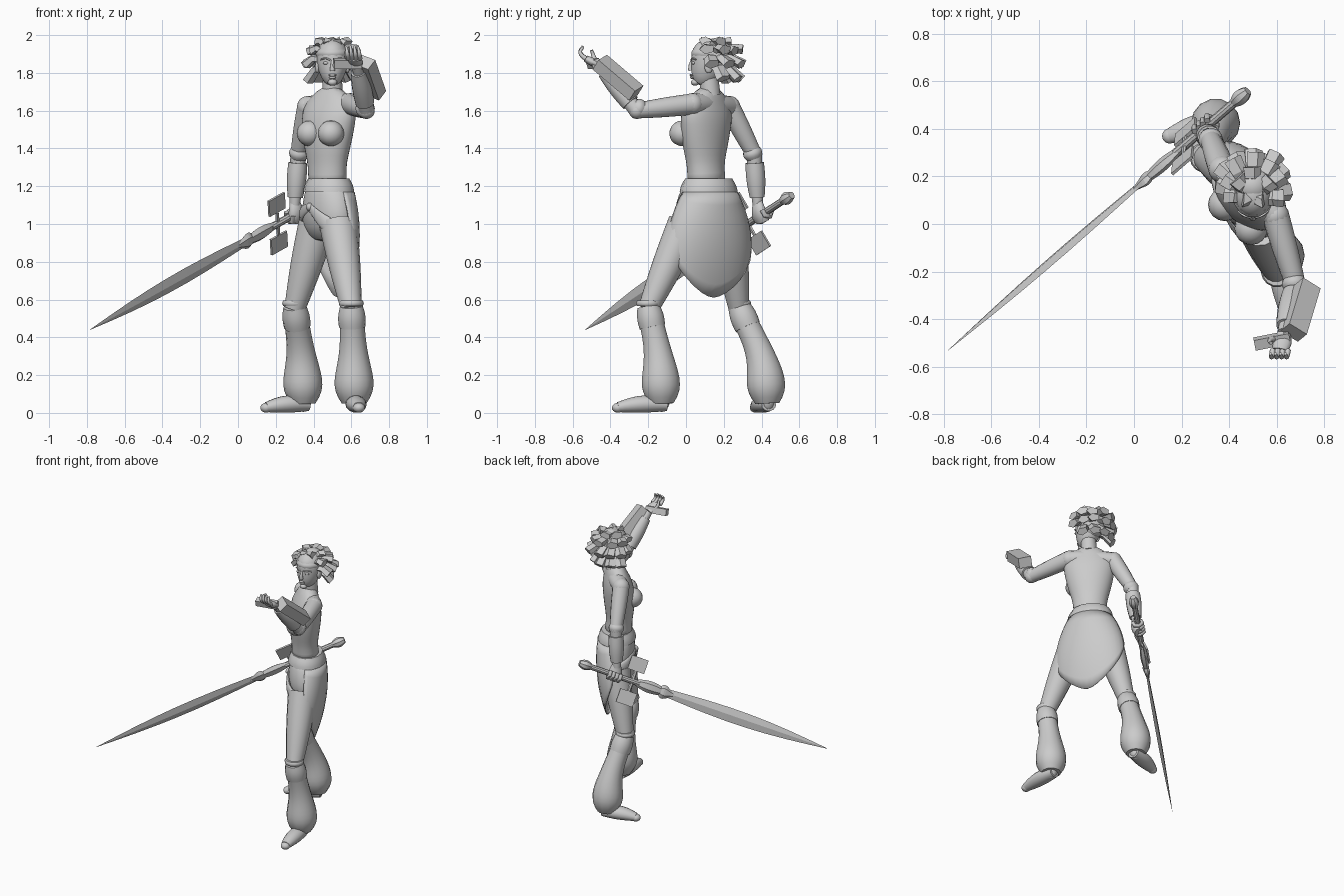
import bpy, bmesh, math, random
from mathutils import Vector, Matrix

default_cube = bpy.data.objects.get("Cube")
if default_cube:
    bpy.data.objects.remove(default_cube, do_unlink=True)

random.seed(4)
shade = .6
grey = bpy.data.materials.new("plain grey")
grey.use_nodes = True
grey.diffuse_color = (shade, shade, shade, 1)
grey.node_tree.nodes["Principled BSDF"].inputs["Base Color"].default_value = grey.diffuse_color
X, Y, UP = Vector((1, 0, 0)), Vector((0, 1, 0)), Vector((0, 0, 1))


def point(x, y, z):
    return Vector((x, y, z))


def finish(name, bm, smooth=True):
    bmesh.ops.recalc_face_normals(bm, faces=bm.faces)
    mesh = bpy.data.meshes.new(name)
    bm.to_mesh(mesh)
    bm.free()
    mesh.materials.append(grey)
    ob = bpy.data.objects.new(name, mesh)
    bpy.context.scene.collection.objects.link(ob)
    if smooth:
        bpy.context.view_layer.objects.active = ob
        ob.select_set(True)
        bpy.ops.object.shade_smooth_by_angle(angle=math.radians(50))
        ob.select_set(False)
    return ob


def loft(name, path, widths, depths, ref=X, sides=14, smooth=True):
    """Skin elliptical rings along a path; widths run along ref."""
    bm, rings = bmesh.new(), []
    last = len(path) - 1
    for i, centre in enumerate(path):
        tangent = (path[min(i + 1, last)] - path[max(i - 1, 0)]).normalized()
        side = (ref - tangent * ref.dot(tangent)).normalized()
        other = tangent.cross(side)
        angles = [math.tau * k / sides for k in range(sides)]
        rings.append([bm.verts.new(centre + side * widths[i] * math.cos(a) + other * depths[i] * math.sin(a))
                      for a in angles])
    for lower, upper in zip(rings, rings[1:]):
        for k in range(sides):
            bm.faces.new((lower[k - 1], lower[k], upper[k], upper[k - 1]))
    bm.faces.new(rings[0])
    bm.faces.new(rings[-1])
    return finish(name, bm, smooth)


def arc(start, end, bend, steps):
    return [start.lerp(end, i / steps) + bend * math.sin(math.pi * i / steps) for i in range(steps + 1)]


def tube(name, start, end, r0, r1, bulge=0, flat=1, bend=Vector(), ref=X, sides=14, steps=8, skew=1, smooth=True):
    """A tapering limb that swells between its ends; skew moves the swelling."""
    radii = [r0 + (r1 - r0) * i / steps + bulge * math.sin(math.pi * (i / steps) ** skew) for i in range(steps + 1)]
    return loft(name, arc(start, end, bend, steps), radii, [r * flat for r in radii], ref, sides, smooth)


def body(name, bottom, top, bend, widths, depths, ref):
    """Evenly spaced body sections, rounded by subdivision."""
    ob = loft(name, arc(bottom, top, bend, len(widths) - 1), widths, depths, ref, 16)
    rounding = ob.modifiers.new("rounding", "SUBSURF")
    rounding.levels = rounding.render_levels = 1


def ball(name, at, *size):
    bm = bmesh.new()
    bmesh.ops.create_uvsphere(bm, u_segments=16, v_segments=10, radius=1,
                              matrix=Matrix.Translation(at) @ Matrix.Diagonal((*size, 1)))
    finish(name, bm)


def box(name, at, along, across, *size):
    along = along.normalized()
    across = (across - along * across.dot(along)).normalized()
    turn = Matrix((along, across, along.cross(across))).transposed().to_4x4()
    bm = bmesh.new()
    bmesh.ops.create_cube(bm, size=1, matrix=Matrix.Translation(at) @ turn @ Matrix.Diagonal((*size, 1)))
    finish(name, bm, False)


def facing(degrees):
    """Directions to the model's left and front after turning to its right."""
    a = math.radians(degrees)
    return point(math.cos(a), -math.sin(a), 0), point(-math.sin(a), -math.cos(a), 0)


SIDES = (("left", 1), ("right", -1))

# Torso, neck and bust
chest_left, chest_front = facing(42)
body("torso", point(.475, .11, 1.2), point(.5, .125, 1.73), chest_front * .02,
     (.12, .112, .12, .14, .157, .17, .18, .145, .05), (.1, .088, .09, .1, .105, .105, .095, .068, .048), chest_left)
tube("neck", point(.5, .13, 1.68), point(.5, .12, 1.8), .054, .05)
for label, s in SIDES:
    ball(label + "_breast", point(.48, .08, 1.48) + chest_left * .075 * s + chest_front * .065, .07, .07, .068)

# Hips, belt and sash
hip_left, hip_front = facing(62)
hips = point(.48, .12, 1)
body("hip_wrap", hips - UP * .1, hips + UP * .24, Vector(),
     (.13, .2, .2, .175, .125), (.07, .12, .13, .12, .105), hip_left)
tube("belt", hips + UP * .17, hips + UP * .24, .16, .13, .006, .8, ref=hip_left, steps=4)
knot = point(.38, .05, 1.09)
ball("sash_knot", knot, .02, .025, .022)
tube("left_sash", knot, point(.6, -.05, .93), .02, .04, .01, .4, point(-.02, -.06, -.01), UP)
tube("right_sash", knot, point(.42, .3, 1), .02, .04, .01, .4, point(-.06, .035, 0), UP)

# Back cloth flaring out and hanging to a blunt point
bm = bmesh.new()
columns, rows, top = 16, 8, 1.17
grid = []
for c in range(columns + 1):
    u = 2 * c / columns - 1
    angle = 1.55 * u
    hem = .61 + .32 * abs(u) ** 1.8
    strip = []
    for r in range(rows + 1):
        drop = (top - hem) * r / rows
        width, depth = .16 + .6 * drop - 1.0 * drop ** 2, .13 + .12 * drop - .45 * drop ** 2
        strip.append(bm.verts.new(hips + UP * (top - drop - 1) + hip_left * width * math.sin(angle)
                                  - hip_front * depth * math.cos(angle)))
    grid.append(strip)
for left, right in zip(grid, grid[1:]):
    for r in range(rows):
        bm.faces.new((left[r], right[r], right[r + 1], left[r + 1]))
finish("back_cloth", bm).modifiers.new("thickness", "SOLIDIFY").thickness = .008

# Legs: thigh, knee band, cuff, gathered trouser and foot
legs = (("left", point(.53, 0, 1), point(.6, -.2, .55), point(.615, -.13, .05), point(.64, -.36, .03)),
        ("right", point(.42, .22, 1), point(.3, .28, .55), point(.345, .43, .05), point(.15, .37, .03)))
for label, hip, knee, ankle, toe in legs:
    shin = ankle - knee
    sweep = point(shin.x, shin.y, 0) * .25
    tube(label + "_thigh", hip, knee, .1, .055, .006)
    tube(label + "_knee_band", knee + UP * .015, knee + UP * .045, .06, .06, .006, steps=4)
    tube(label + "_cuff", knee + shin * .19 + sweep * .5, knee + UP * .015, .07, .06, .007)
    tube(label + "_trouser", knee + shin * .1 + sweep * .3, ankle, .066, .065, .038, bend=sweep * .9,
         steps=14, skew=2.6)
    stride = (toe - ankle).normalized()
    tube(label + "_foot", ankle - stride * .03 - UP * .01, toe, .04, .032, .018, .85, UP * .01, stride.cross(UP))
    ball(label + "_toes", toe - UP * .003, .032, .032, .026)
    ball(label + "_ankle", ankle + UP * .02, .045, .045, .065)

# Arms: left raised forward, right lowered
left_wrist = point(.63, -.46, 1.84)
right_wrist = point(.3, .38, 1.1)
collar = point(.5, .13, 1.635)
arms = (("left", point(.595, .035, 1.635), point(.68, -.26, 1.6), left_wrist),
        ("right", point(.37, .23, 1.62), point(.32, .36, 1.37), right_wrist))
for label, shoulder, elbow, wrist in arms:
    tube(label + "_collar", collar, shoulder, .05, .056, .004, ref=UP)
    ball(label + "_shoulder", shoulder, .058, .058, .058)
    tube(label + "_upper_arm", shoulder, elbow, .057, .042, .003)
    ball(label + "_elbow", elbow, .044, .044, .044)
    tube(label + "_forearm", elbow, wrist, .043, .028)
    tube(label + "_elbow_pad", shoulder.lerp(elbow, .88), elbow.lerp(wrist, .08), .042, .042, .01)
    tube(label + "_forearm_guard", elbow.lerp(wrist, .17), elbow.lerp(wrist, .85), .05, .04, .006)
box("forearm_block", point(.7, -.36, 1.775), point(-.06, -.2, .17), point(.08, -.05, -.03), .26, .09, .07)
box("palm_bar", point(.58, -.49, 1.85), point(.15, .03, 0), point(0, 1, .3), .15, .045, .045)

# Left hand with curled fingers
palm = point(.615, -.53, 1.875)
tube("left_palm", left_wrist, palm, .028, .032, .01, .55)
for i in range(4):
    root = palm + X * .021 * (i - 1.5)
    tip = root + point(-.01, -.015, .06 + .006 * (i in (1, 2)))
    tube("left_finger_%d" % (i + 1), root, tip, .013, .007, bend=Y * -.022, sides=8)
tube("left_thumb", point(.59, -.48, 1.86), point(.575, -.5, 1.92), .014, .008, bend=X * -.01, sides=8)

# Head and face
body("head", point(.5, .07, 1.735), point(.5, .13, 1.98), Y * .02,
     (.03, .06, .077, .084, .087, .075, .035), (.035, .07, .087, .097, .1, .09, .045), X)
tube("nose", point(.5, .032, 1.865), point(.5, .026, 1.812), .007, .014, bend=Y * -.005, sides=8)
ball("upper_lip", point(.5, .03, 1.788), .022, .011, .007)
ball("lower_lip", point(.5, .032, 1.776), .018, .011, .008)
ball("chin", point(.5, .048, 1.75), .025, .022, .018)
for label, s in SIDES:
    ball(label + "_eye", point(.5 + .034 * s, .04, 1.852), .017, .01, .008)
    tube(label + "_brow", point(.5 + .012 * s, .028, 1.868), point(.5 + .062 * s, .053, 1.87), .005, .004,
         bend=point(0, -.006, .008), ref=UP, sides=8)
    ball(label + "_ear", point(.5 + .08 * s, .12, 1.83), .012, .022, .032)

# Head band, hair cap and broad overlapping locks swept back
core = point(.5, .13, 1.87)
tube("head_band", core + UP * .02, core + UP * .055, .086, .08, .006, 1.17, steps=4)
ball("hair_cap", core + point(0, .03, .015), .09, .09, .1)
for row, (lift, count, spread) in enumerate(((60, 5, 140), (32, 7, 110), (2, 7, 95), (-30, 5, 70))):
    lift = math.radians(lift)
    for k in range(count):
        turn = math.radians(spread * (2 * k / (count - 1) - 1)) + random.uniform(-.1, .1)
        out = point(math.sin(turn) * math.cos(lift), math.cos(turn) * math.cos(lift), math.sin(lift))
        tip = core + out * random.uniform(.14, .165) + point(0, .035, -.03)
        tip.z = min(tip.z, 1.965)
        tube("hair_lock_%d_%d" % (row + 1, k + 1), core + out * .06, tip, .03, .042, flat=.65,
             bend=UP * .018, ref=out.cross(UP), sides=5, steps=2, smooth=False)

# Sword: blade, collar, grip, pommel and guard plates along one axis
sword_tip = point(-.784, -.533, .44)
axis = (point(.473, .555, 1.15) - sword_tip).normalized()
edge = point(0, -.46, .89)
edge = (edge - axis * axis.dot(edge)).normalized()
guard = sword_tip + axis * 1.43


def sword_part(name, start, end, r0, r1, bulge, flat, sides, skew=1):
    tube(name, sword_tip + axis * start, sword_tip + axis * end, r0, r1, bulge, flat,
         ref=edge, sides=sides, skew=skew, smooth=False)


sword_part("blade", 0, 1.17, .001, .028, .032, .28, 4)
sword_part("blade_collar", 1.12, 1.23, .015, .032, .02, .45, 6, 2)
sword_part("guard_collar", 1.22, 1.4, .03, .022, .014, .6, 6)
sword_part("grip", 1.38, 1.76, .02, .019, 0, 1, 10)
sword_part("pommel", 1.73, 1.815, .02, .02, .014, 1, 8)
for label, s in (("upper", 1), ("lower", -1)):
    centre = guard + edge * .118 * s
    box(label + "_guard_plate", centre, axis, edge, .12, .095, .012)
    tube(label + "_guard_arm", guard, centre, .016, .008, flat=.6, ref=axis, sides=6, smooth=False)

# Right hand gripping the sword
fist = sword_tip + axis * 1.56
thin = axis.cross(edge)
tube("right_palm", right_wrist + UP * .02, fist - UP * .04, .028, .04, .012, .7, thin * .01, axis)
for i in range(4):
    knuckle = fist + axis * .025 * (i - 1.5)
    curl = [knuckle + (thin * math.cos(a) + edge * math.sin(a)) * .032 for a in (.6, -.5, -1.6, -2.7, -3.8)]
    girth = [.013] * len(curl)
    loft("right_finger_%d" % (i + 1), curl, girth, girth, axis, 8)
